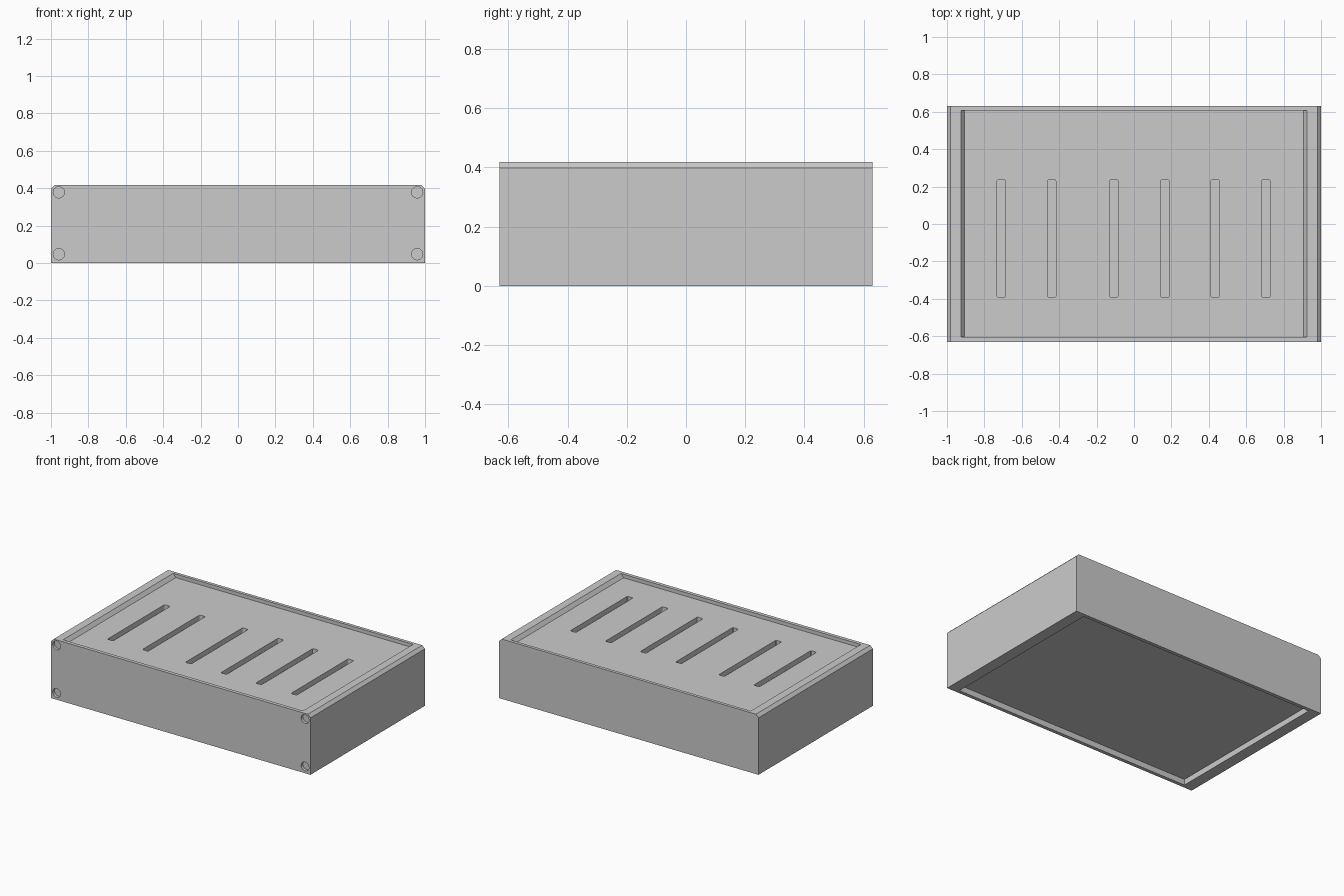
import bpy, bmesh
from mathutils import Matrix, Vector

if "Cube" in bpy.data.objects:
    bpy.data.objects.remove(bpy.data.objects["Cube"])

W, D, H = 1.0, 0.63, 0.417     # half width, half depth, height
CH = 0.02                      # chamfer along the top side edges
RECESS = 0.025                 # depth of the top tray
SLOT_DEPTH = 0.035


def make_object(name, bm):
    bmesh.ops.recalc_face_normals(bm, faces=bm.faces)
    mesh = bpy.data.meshes.new(name)
    bm.to_mesh(mesh)
    bm.free()
    ob = bpy.data.objects.new(name, mesh)
    bpy.context.collection.objects.link(ob)
    return ob


def extrude_profile(name, pts, y0, y1):
    """Extrude an x/z outline along y."""
    bm = bmesh.new()
    face = bm.faces.new([bm.verts.new((x, y0, z)) for x, z in pts])
    geom = bmesh.ops.extrude_face_region(bm, geom=[face])["geom"]
    moved = [v for v in geom if isinstance(v, bmesh.types.BMVert)]
    bmesh.ops.translate(bm, verts=moved, vec=(0, y1 - y0, 0))
    return make_object(name, bm)


def box(name, lo, hi, round_r=0):
    lo, hi = Vector(lo), Vector(hi)
    bm = bmesh.new()
    mat = Matrix.Translation((lo + hi) / 2) @ Matrix.Diagonal((*(hi - lo), 1))
    bmesh.ops.create_cube(bm, size=1, matrix=mat)
    if round_r:
        upright = [e for e in bm.edges
                   if (e.verts[0].co - e.verts[1].co).xy.length < 1e-5]
        bmesh.ops.bevel(bm, geom=upright, offset=round_r, segments=3,
                        profile=0.5, affect='EDGES')
    return make_object(name, bm)


def cylinder_y(name, x, z, r, y0, y1):
    bm = bmesh.new()
    mat = Matrix.Translation((x, (y0 + y1) / 2, z)) @ Matrix.Rotation(1.5707963, 4, 'X')
    bmesh.ops.create_cone(bm, cap_ends=True, segments=32, radius1=r, radius2=r,
                          depth=y1 - y0, matrix=mat)
    return make_object(name, bm)


# Case body with chamfered upper side edges
case = extrude_profile("case_body", [(-W, 0), (W, 0), (W, H - CH), (W - CH, H),
                                     (-W + CH, H), (-W, H - CH)], -D, D)

# Top tray with sloping sides
cutters = [extrude_profile("top_tray_cutter",
                           [(-0.905, H - RECESS), (0.905, H - RECESS),
                            (0.945, H + RECESS), (-0.945, H + RECESS)],
                           -0.605, 0.608)]

# Shallow opening in the underside
cutters.append(box("bottom_recess_cutter", (-0.92, -0.605, -0.1), (0.92, 0.605, 0.04)))

# Vent slots
for x in (-0.71, -0.44, -0.108, 0.165, 0.434, 0.705):
    cutters.append(box("slot_cutter", (x - 0.022, -0.393, H - RECESS - SLOT_DEPTH),
                       (x + 0.022, 0.237, H + 0.1), 0.008))

# Screw holes in the front corners
for x in (-0.958, 0.958):
    for z in (0.047, 0.378):
        cutters.append(cylinder_y("screw_hole_cutter", x, z, 0.03, -D - 0.05, -D + 0.02))

for c in cutters:
    c.hide_render = True
    m = case.modifiers.new(c.name, 'BOOLEAN')
    m.operation = 'DIFFERENCE'
    m.solver = 'EXACT'
    m.object = c

# Bake the cuts and clear the helpers
bpy.context.view_layer.objects.active = case
case.select_set(True)
for m in list(case.modifiers):
    bpy.ops.object.modifier_apply(modifier=m.name)
for c in cutters:
    bpy.data.objects.remove(c, do_unlink=True)
bpy.ops.object.shade_smooth_by_angle(angle=0.5)
